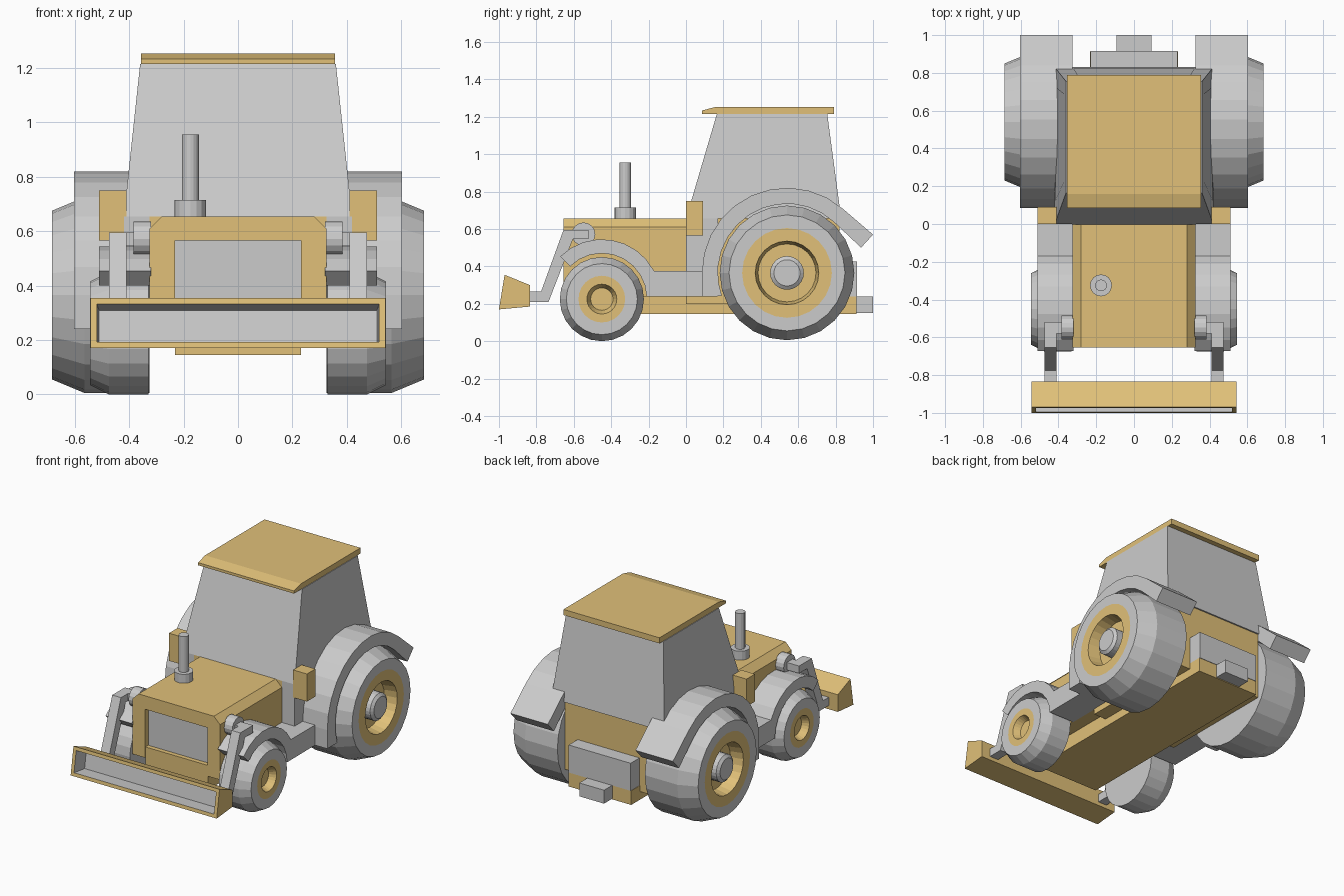
import bpy, bmesh
from math import sin, cos, radians, pi

if "Cube" in bpy.data.objects:
    bpy.data.objects.remove(bpy.data.objects["Cube"])


def material(name, rgb):
    m = bpy.data.materials.new(name)
    m.diffuse_color = (*rgb, 1)
    m.use_nodes = True
    m.node_tree.nodes["Principled BSDF"].inputs["Base Color"].default_value = m.diffuse_color
    return m


YELLOW = material("yellow_paint", (0.75, 0.53, 0.19))
GLASS = material("glass", (0.82, 0.82, 0.82))


def finish(name, bm, mats=(), mirror=False):
    bmesh.ops.recalc_face_normals(bm, faces=bm.faces)
    me = bpy.data.meshes.new(name)
    bm.to_mesh(me)
    bm.free()
    for m in mats:
        me.materials.append(m)
    ob = bpy.data.objects.new(name, me)
    bpy.context.collection.objects.link(ob)
    if mirror:
        ob.modifiers.new("mirror", 'MIRROR').use_axis = (True, False, False)
    return ob


def prism_bm(pts, a, b, axis='x'):
    """Profile (y,z) extruded along x, (x,z) along y or (x,y) along z."""
    bm = bmesh.new()
    place = {'x': lambda p, t: (t, *p), 'y': lambda p, t: (p[0], t, p[1]), 'z': lambda p, t: (*p, t)}[axis]
    r0 = [bm.verts.new(place(p, a)) for p in pts]
    r1 = [bm.verts.new(place(p, b)) for p in pts]
    bm.faces.new(r0)
    bm.faces.new(r1)
    n = len(pts)
    for i in range(n):
        bm.faces.new((r0[i], r0[(i + 1) % n], r1[(i + 1) % n], r1[i]))
    return bm


def prism(name, pts, a, b, axis='x', mat=None, mirror=False):
    return finish(name, prism_bm(pts, a, b, axis), [mat] if mat else [], mirror)


def box(name, x, y, z, mat=None, mirror=False):
    return prism(name, [(y[0], z[0]), (y[1], z[0]), (y[1], z[1]), (y[0], z[1])], *x, 'x', mat, mirror)


def arc(cy, cz, r, a0, a1, n):
    return [(cy + r * cos(radians(a0 + (a1 - a0) * i / n)),
             cz + r * sin(radians(a0 + (a1 - a0) * i / n))) for i in range(n + 1)]


def circle(cy, cz, r, n=16):
    return arc(cy, cz, r, 0, 360 - 360 / n, n - 1)


def wheel(name, cy, cz, profile, yellow, n=24):
    """Lathe (x, radius) around the axle; segments in 'yellow' are painted."""
    bm = bmesh.new()
    rings = [[bm.verts.new((x, *p)) for p in circle(cy, cz, r, n)] for x, r in profile]
    bm.faces.new(rings[0])
    for k in range(len(rings) - 1):
        for i in range(n):
            j = (i + 1) % n
            f = bm.faces.new((rings[k][i], rings[k][j], rings[k + 1][j], rings[k + 1][i]))
            f.material_index = int(k in yellow)
    bm.faces.new(rings[-1]).material_index = int(len(rings) - 1 in yellow)
    finish(name, bm, (None, YELLOW), True)


# Wheels
wheel("rear_wheels", 0.54, 0.365,
      [(0.325, 0.36), (0.565, 0.36), (0.685, 0.31), (0.685, 0.24), (0.685, 0.17),
       (0.60, 0.155), (0.60, 0.09), (0.665, 0.09), (0.68, 0.07)], (3, 4, 5))
wheel("front_wheels", -0.45, 0.225,
      [(0.33, 0.225), (0.475, 0.225), (0.545, 0.19), (0.545, 0.125), (0.545, 0.08),
       (0.50, 0.06)], (3, 4, 5))

# Fenders and running boards
prism("rear_fenders", [(0.085, 0.24)] + arc(0.54, 0.365, 0.455, 180, 49, 10)
      + [(1.0, 0.57), (0.936, 0.50)] + arc(0.54, 0.365, 0.37, 47, 199.7, 12), 0.325, 0.603, mirror=True)
prism("front_fenders", arc(-0.45, 0.23, 0.315, 135, 27.5, 8)
      + [(0.10, 0.375), (0.10, 0.24)] + arc(-0.45, 0.23, 0.24, 2, 135, 9), 0.32, 0.512, mirror=True)

# Hood with an arched opening, grille, chassis and rear body
prism("hood", [(-0.325, 0.24), (-0.325, 0.61), (-0.28, 0.655), (0.28, 0.655), (0.325, 0.61), (0.325, 0.24),
               (0.232, 0.24), (0.232, 0.565), (-0.232, 0.565), (-0.232, 0.24)], -0.655, 0.0, 'y', YELLOW)
box("grille", (-0.232, 0.232), (-0.62, -0.1), (0.3, 0.565))
box("chassis", (-0.232, 0.232), (-0.65, 0.912), (0.145, 0.24), YELLOW)
box("grille_sill", (-0.232, 0.232), (-0.65, -0.1), (0.24, 0.31), YELLOW)
box("rear_body", (-0.325, 0.325), (0.0, 0.82), (0.2, 0.655), YELLOW)
box("hitch_block", (-0.23, 0.23), (0.81, 0.915), (0.24, 0.425))
box("tow_hitch", (-0.092, 0.092), (0.90, 1.0), (0.15, 0.24))

# Cab: tapered body with window panels laid on each side
low = [(-0.42, 0, 0.655), (0.42, 0, 0.655), (0.42, 0.83, 0.655), (-0.42, 0.83, 0.655)]
top = [(-0.36, 0.165, 1.215), (0.36, 0.165, 1.215), (0.36, 0.755, 1.215), (-0.36, 0.755, 1.215)]
bm = bmesh.new()
lv, tv = [bm.verts.new(p) for p in low], [bm.verts.new(p) for p in top]
bm.faces.new(lv)
bm.faces.new(tv)
for i in range(4):
    bm.faces.new((lv[i], lv[(i + 1) % 4], tv[(i + 1) % 4], tv[i]))
cab = finish("cab", bm)
box("cab_skirt", (-0.42, 0.42), (0.0, 0.17), (0.3, 0.655))


def window(name, i, u0, u1, v0):
    bm = bmesh.new()
    n = cab.data.polygons[2 + i].normal
    corners = []
    for u, v in ((u0, v0), (u1, v0), (u1, 0.85), (u0, 0.85)):
        p = [(low[i][k] * (1 - u) + low[(i + 1) % 4][k] * u) * (1 - v)
             + (top[i][k] * (1 - u) + top[(i + 1) % 4][k] * u) * v for k in range(3)]
        corners.append(bm.verts.new([p[k] + 0.002 * n[k] for k in range(3)]))
    f = bm.faces.new(corners)
    f.normal_update()
    finish(name, bm, (GLASS,))


window("windshield", 0, 0.11, 0.89, 0.0)
window("right_window", 1, 0.13, 0.88, 0.12)
window("rear_window", 2, 0.11, 0.89, 0.13)
window("left_window", 3, 0.12, 0.87, 0.12)

prism("roof", [(0.085, 1.215), (0.79, 1.215), (0.79, 1.253), (0.16, 1.253), (0.085, 1.233)],
      -0.356, 0.356, 'x', YELLOW)
box("side_lamps", (0.41, 0.512), (0.0, 0.09), (0.565, 0.75), YELLOW, True)

# Exhaust
prism("exhaust_base", circle(-0.175, -0.325, 0.058), 0.65, 0.715, 'z')
prism("exhaust_pipe", circle(-0.175, -0.325, 0.031), 0.7, 0.955, 'z')

# Loader arms
prism("arm_pivots", circle(-0.548, 0.572, 0.063), 0.32, 0.385, mirror=True)
box("arm_pins", (0.38, 0.42), (-0.58, -0.52), (0.545, 0.595), mirror=True)
prism("loader_arms", [(-0.655, 0.595), (-0.52, 0.595), (-0.52, 0.545), (-0.605, 0.545),
                      (-0.735, 0.21), (-0.84, 0.21), (-0.84, 0.265), (-0.775, 0.265)],
      0.41, 0.475, mirror=True)

# Bucket with hollowed front
bm = prism_bm([(-0.97, 0.355), (-0.835, 0.30), (-0.835, 0.185), (-1.0, 0.17)], -0.542, 0.542)
bmesh.ops.recalc_face_normals(bm, faces=bm.faces)
mouth = min(bm.faces, key=lambda f: f.normal.y)
bmesh.ops.inset_region(bm, faces=[mouth], thickness=0.032)
walls = bmesh.ops.inset_region(bm, faces=[mouth], thickness=0.012, depth=-0.1)["faces"]
for f in walls + [mouth]:
    f.material_index = 1
finish("bucket", bm, (YELLOW, None))
